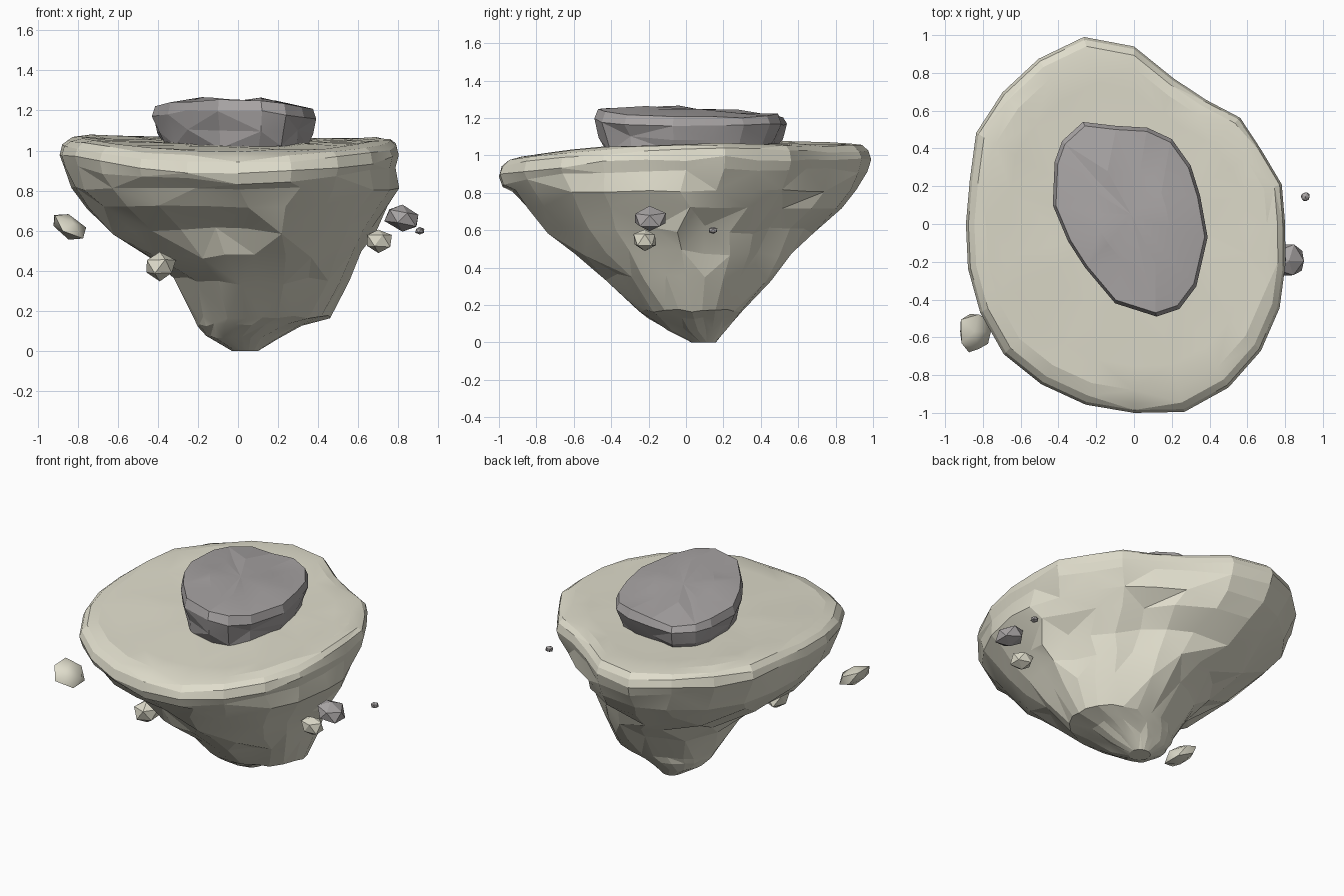
import bpy, bmesh, math, random
from mathutils import Vector

if "Cube" in bpy.data.objects:
    bpy.data.objects.remove(bpy.data.objects["Cube"])

random.seed(11)


def material(name, color):
    m = bpy.data.materials.new(name)
    m.diffuse_color = (*color, 1)
    m.use_nodes = True
    m.node_tree.nodes["Principled BSDF"].inputs["Base Color"].default_value = m.diffuse_color
    return m


TAN = material("sandstone", (0.74, 0.72, 0.60))
GREY = material("slate", (0.39, 0.37, 0.37))


def finish(bm, name, mat, angle=18):
    bmesh.ops.triangulate(bm, faces=bm.faces[:])
    bmesh.ops.recalc_face_normals(bm, faces=bm.faces[:])
    me = bpy.data.meshes.new(name)
    bm.to_mesh(me)
    bm.free()
    me.materials.append(mat)
    ob = bpy.data.objects.new(name, me)
    bpy.context.collection.objects.link(ob)
    bpy.ops.object.select_all(action='DESELECT')
    ob.select_set(True)
    bpy.context.view_layer.objects.active = ob
    bpy.ops.object.shade_smooth_by_angle(angle=math.radians(angle))
    return ob


def loft(rings, name, mat, angle=18):
    """Skin closed rings of points from bottom to top and cap both ends."""
    bm = bmesh.new()
    rows = [[bm.verts.new(p) for p in r] for r in rings]
    n = len(rows[0])
    for k, (a, b) in enumerate(zip(rows, rows[1:])):
        for i in range(n):
            j = (i + 1) % n
            if (i + k) % 2:
                bm.faces.new((a[i], a[j], b[j]))
                bm.faces.new((a[i], b[j], b[i]))
            else:
                bm.faces.new((a[i], a[j], b[i]))
                bm.faces.new((a[j], b[j], b[i]))
    for row in (rows[0], rows[-1]):
        c = bm.verts.new(sum((v.co for v in row), Vector()) / n)
        for i in range(n):
            bm.faces.new((row[i], row[(i + 1) % n], c))
    return finish(bm, name, mat, angle)


def jit(a):
    return random.uniform(-a, a)


# Island: rim radius every 15 degrees, counter-clockwise from +x
RIM = [.80, .81, .78, .795, .76, .80, .94, 1.025, 1.01, .985, .965, .90,
       .89, .91, .94, .975, .98, .99, 1.0, 1.03, 1.0, .95, .89, .83]
N = len(RIM)
ANG = [2 * math.pi * i / N for i in range(N)]
rim = [(r * math.cos(a), r * math.sin(a)) for r, a in zip(RIM, ANG)]

# Underside levels: z, x range, y range, roundness
LEVELS = [(.0, -.03, .10, .03, .16, 1), (.07, -.16, .20, -.10, .22, 1),
          (.13, -.20, .32, -.20, .27, 1),
          (.17, -.22, .46, -.25, .30, 1), (.35, -.32, .55, -.43, .45, .8),
          (.48, -.44, .61, -.61, .56, .6), (.60, -.62, .67, -.75, .68, .4),
          (.72, -.76, .75, -.85, .84, .2), (.81, -.83, .80, -.92, .93, .05)]
# Hollows below the rim: level -> (first, last ring index, scale)
HOLLOWS = {4: (2, 4, .93), 5: (1, 4, .90), 6: (1, 4, .89), 7: (1, 4, .90), 8: (1, 3, .93)}
FRONT = {6: .92}
rings = []
for lev, (z, x0, x1, y0, y1, t) in enumerate(LEVELS):
    amp = .024 if .2 < z < .7 else .008
    h0, h1, hs = HOLLOWS.get(lev, (0, -1, 1))
    ring = []
    for i, ((px, py), a) in enumerate(zip(rim, ANG)):
        u = (px + .045) / .845 * (1 - t) + math.cos(a) * t
        v = py * (1 - t) + math.sin(a) * t
        k = (1 + jit(amp * 1.4)) * (hs if h0 <= i <= h1 else 1)
        if 15 <= i <= 18:
            k *= FRONT.get(lev, 1)
        da = jit(.04)
        u, v = u - v * da, v + u * da
        ring.append(((x0 + x1) / 2 + (x1 - x0) / 2 * u * k,
                     (y0 + y1) / 2 + (y1 - y0) / 2 * v * k,
                     z + jit(amp) if z else 0))
    rings.append(ring)


def top_z(x, y):
    return 1.035 + .03 * y + .05 * x * x - .03 * max(0, -y) ** 3


# Rounded rim and gently dished top
for s, drop, amp in [(.98, .14, .018), (1.0, .085, .014), (.985, .04, .01), (.95, .012, .007),
                     (.88, 0, .006), (.75, 0, .006), (.5, 0, .005), (.25, 0, .003)]:
    rings.append([(x * s, y * s, top_z(x * s, y * s) - drop + jit(amp)) for x, y in rim])
loft(rings, "floating_island", TAN, 11)

# Flat boulder on top
SLAB = [(-.43, .10), (-.35, -.09), (-.26, -.23), (-.10, -.42), (.12, -.49), (.24, -.45),
        (.33, -.33), (.39, -.07), (.35, .15), (.30, .31), (.20, .45), (.07, .51),
        (-.10, .52), (-.27, .54), (-.38, .44), (-.42, .33)]


def slab_z(x, y):
    return 1.255 - .15 * max(0, x - .1) - .07 * max(0, y) - .08 * max(0, -x - .2)


slab = []
for s, h in [(.87, 0), (.94, .35), (1.0, .76), (.96, .97), (.5, 1.0)]:
    ring = []
    for x, y in SLAB:
        k = s * (1 + jit(.04) * (h < .7))
        px, py = -.01 + (x + .01) * k, .02 + (y - .02) * k
        ring.append((px, py, 1.02 + (slab_z(px, py) - 1.02) * (h + jit(.05))))
    slab.append(ring)
loft(slab, "top_boulder", GREY, 10)


# Loose rocks drifting around the island
def rock(name, loc, size, mat, tilt=0, angle=5):
    bm = bmesh.new()
    bmesh.ops.create_icosphere(bm, subdivisions=1, radius=1.08)
    for v in bm.verts:
        c = v.co * (1 + jit(.14))
        v.co = Vector((c.x * size[0], c.y * size[1], c.z * size[2] + tilt * c.x)) + Vector(loc)
    finish(bm, name, mat, angle)


rock("loose_rock_left", (-.845, -.57, .62), (.09, .11, .062), TAN, -.035, 50)
rock("loose_rock_front", (-.39, -.40, .42), (.08, .08, .066), TAN)
rock("loose_rock_right_upper", (.82, -.195, .665), (.082, .085, .06), GREY, -.015)
rock("loose_rock_right_lower", (.70, -.22, .55), (.068, .062, .058), TAN)
rock("pebble_right", (.907, .145, .60), (.025, .025, .02), GREY)
